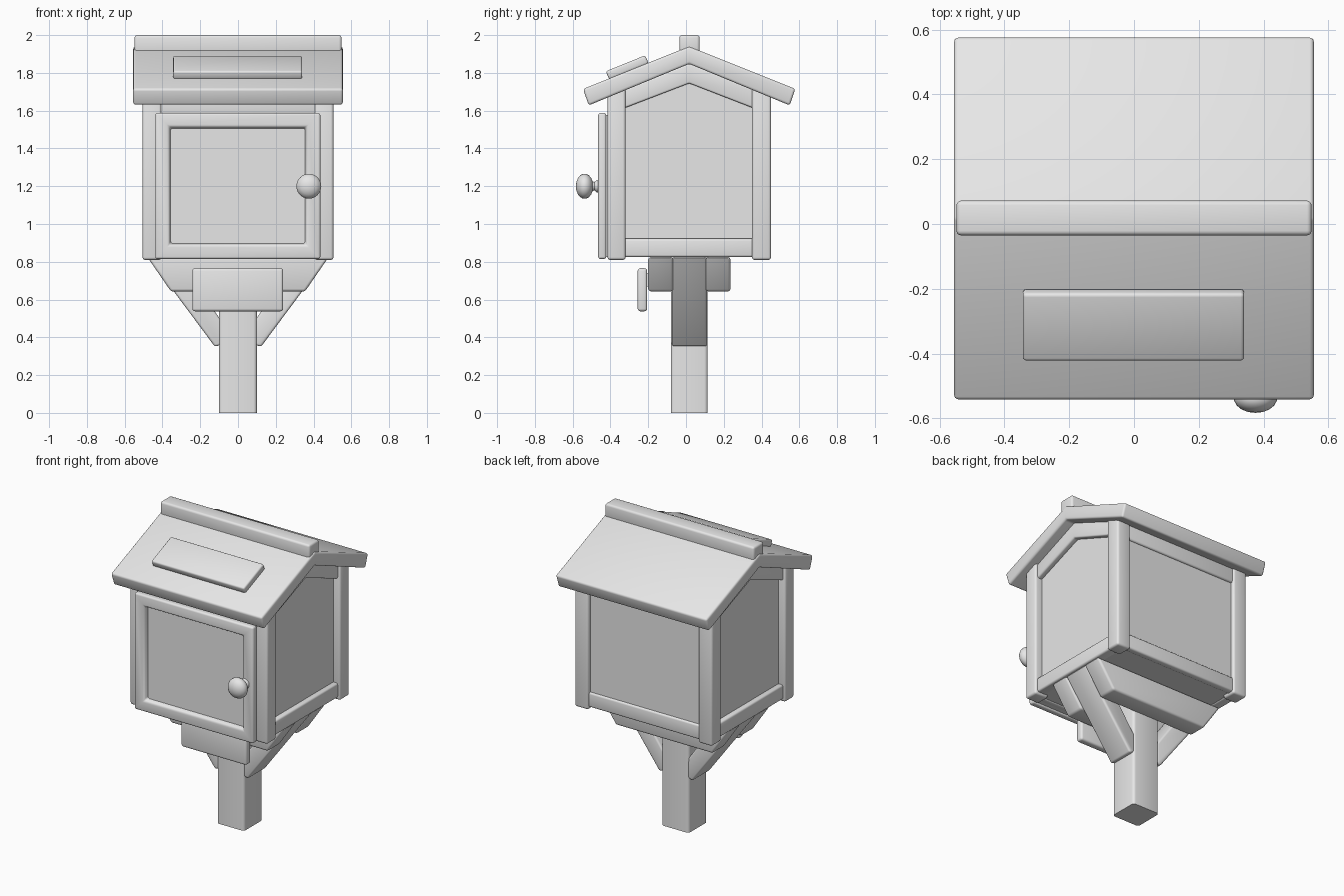
import bpy, bmesh, math
from mathutils import Vector

if "Cube" in bpy.data.objects:
    bpy.data.objects.remove(bpy.data.objects["Cube"])

grey = bpy.data.materials.new("plain_grey")
grey.diffuse_color = (0.8, 0.8, 0.8, 1)
grey.use_nodes = True
grey.node_tree.nodes["Principled BSDF"].inputs["Base Color"].default_value = grey.diffuse_color

CY = 0.017      # centre line of the house in y
SLOPE = 0.4     # roof pitch


def finish(name, bm, bevel=0.0, edge_rule=None):
    """Round the hard edges, then turn the bmesh into a smooth shaded object."""
    bmesh.ops.recalc_face_normals(bm, faces=bm.faces[:])
    if bevel:
        edges = [e for e in bm.edges
                 if e.calc_face_angle(0) > math.radians(15)
                 and (edge_rule is None or edge_rule(e))]
        bmesh.ops.bevel(bm, geom=edges, offset=bevel, segments=3, profile=0.5,
                        affect='EDGES', clamp_overlap=True)
    me = bpy.data.meshes.new(name)
    bm.to_mesh(me)
    bm.free()
    me.materials.append(grey)
    ob = bpy.data.objects.new(name, me)
    bpy.context.collection.objects.link(ob)
    bpy.ops.object.select_all(action='DESELECT')
    ob.select_set(True)
    bpy.context.view_layer.objects.active = ob
    bpy.ops.object.shade_smooth_by_angle(angle=math.radians(35))
    return ob


def prism(name, pts, axis, lo, hi, bevel=0.012):
    """Extrude a profile: (y, z) points along x, or (x, z) points along y."""
    bm = bmesh.new()
    place = (lambda p, t: (t, p[0], p[1])) if axis == 'x' else (lambda p, t: (p[0], t, p[1]))
    face = bm.faces.new([bm.verts.new(place(p, lo)) for p in pts])
    new = bmesh.ops.extrude_face_region(bm, geom=[face])['geom']
    shift = Vector((hi - lo, 0, 0) if axis == 'x' else (0, hi - lo, 0))
    bmesh.ops.translate(bm, vec=shift, verts=[v for v in new if isinstance(v, bmesh.types.BMVert)])
    return finish(name, bm, bevel)


def box_mesh(x, y, z):
    bm = bmesh.new()
    bmesh.ops.create_cube(bm, size=1)
    for v in bm.verts:
        v.co = [a[0] if c < 0 else a[1] for a, c in zip((x, y, z), v.co)]
    return bm


def box(name, x, y, z, bevel=0.012, rule=None):
    return finish(name, box_mesh(x, y, z), bevel, rule)


# Ground post, rounded along its upright edges only
box("ground_post", (-0.1, 0.1), (-0.08, 0.115), (0, 0.83), 0.018,
    lambda e: abs(e.verts[0].co.z - e.verts[1].co.z) > 0.5)

# Support beams under the house
for name, y0, y1 in (("front_beam", -0.2, -0.068), ("back_beam", 0.105, 0.235)):
    prism(name, [(-0.48, 0.825), (0.48, 0.825), (0.355, 0.643), (-0.355, 0.643)],
          'y', y0, y1, 0.014)

# Diagonal braces
for side, s in (("left", -1), ("right", 1)):
    prism(side + "_brace", [(s * x, z) for x, z in
          ((0.122, 0.35), (0.09, 0.36), (0.09, 0.49), (0.325, 0.825), (0.475, 0.825))],
          'y', -0.073, 0.11, 0.012)

# House body with gabled ends
prism("house_body", [(-0.39, 0.83), (0.425, 0.83), (0.425, 1.70), (CY, 1.865), (-0.39, 1.70)],
      'x', -0.455, 0.455, 0)

# Corner posts, bottom rails and gable trim on each side
for side, s in (("left", -1), ("right", 1)):
    for end, y in (("front", (-0.415, -0.32)), ("back", (0.35, 0.45))):
        box(f"{end}_{side}_corner_post", sorted((s * 0.405, s * 0.505)), y, (0.81, 1.735), 0.014)
    box(side + "_bottom_rail", sorted((s * 0.42, s * 0.488)), (-0.34, 0.37), (0.825, 0.922))
    prism(side + "_gable_trim",
          [(-0.33, 1.71), (CY, 1.85), (0.36, 1.71), (0.36, 1.612), (CY, 1.745), (-0.33, 1.612)],
          'x', *sorted((s * 0.42, s * 0.488)), 0.01)

# Rails across the front and back
for end, y in (("front", (-0.408, -0.36)), ("back", (0.39, 0.438))):
    box(end + "_bottom_rail", (-0.42, 0.42), y, (0.825, 0.922))
    box(end + "_top_rail", (-0.42, 0.42), y, (1.58, 1.69))

# Roof with ridge cap and a raised panel on the front slope
H = 0.562
prism("roof", [(CY - H, 1.715), (CY, 1.94), (CY + H, 1.715), (CY + H - 0.03, 1.628),
               (CY, 1.848), (CY - H + 0.03, 1.628)], 'x', -0.555, 0.555, 0.013)
box("ridge_cap", (-0.548, 0.548), (-0.035, 0.072), (1.9, 2.0), 0.014)
prism("roof_panel", [(-0.406, 1.765), (-0.425, 1.808), (-0.216, 1.893), (-0.198, 1.85)],
      'x', -0.343, 0.34, 0.011)

# Door: framed slab with a recessed pane
bm = box_mesh((-0.438, 0.436), (-0.465, -0.422), (0.815, 1.588))
bm.normal_update()
front = min(bm.faces, key=lambda f: f.calc_center_median().y)
bmesh.ops.inset_region(bm, faces=[front], thickness=0.103, depth=0)
bmesh.ops.inset_region(bm, faces=[front], thickness=0.012, depth=-0.03)
finish("door", bm, 0.012, lambda e: not any(f.calc_area() > 0.3 and e in f.edges[:] and
       -0.45 < f.calc_center_median().y < -0.43 for f in e.link_faces))
box("door_backing", (-0.425, 0.425), (-0.428, -0.38), (0.825, 1.578), 0)

# Door knob turned around the y axis
bm = bmesh.new()
profile = [(0.034, -0.46), (0.032, -0.474), (0.022, -0.485), (0.026, -0.495)]
profile += [(0.067 * math.sin(a), -0.537 + 0.046 * math.cos(a))
            for a in (math.radians(d) for d in range(40, 181, 20))]
verts = [bm.verts.new((0.375 + max(r, 0), y, 1.2)) for r, y in profile]
edges = [bm.edges.new(p) for p in zip(verts, verts[1:])]
bmesh.ops.spin(bm, geom=verts + edges, cent=(0.375, 0, 1.2), axis=(0, 1, 0),
               angle=2 * math.pi, steps=24)
bmesh.ops.remove_doubles(bm, verts=bm.verts[:], dist=0.0005)
finish("door_knob", bm)

# Hanging sign below the door
box("sign_board", (-0.242, 0.239), (-0.256, -0.206), (0.538, 0.766), 0.014)
# Hidden bracket joining the sign to the front beam
box("sign_bracket", (-0.15, 0.15), (-0.21, -0.19), (0.67, 0.74), 0)
